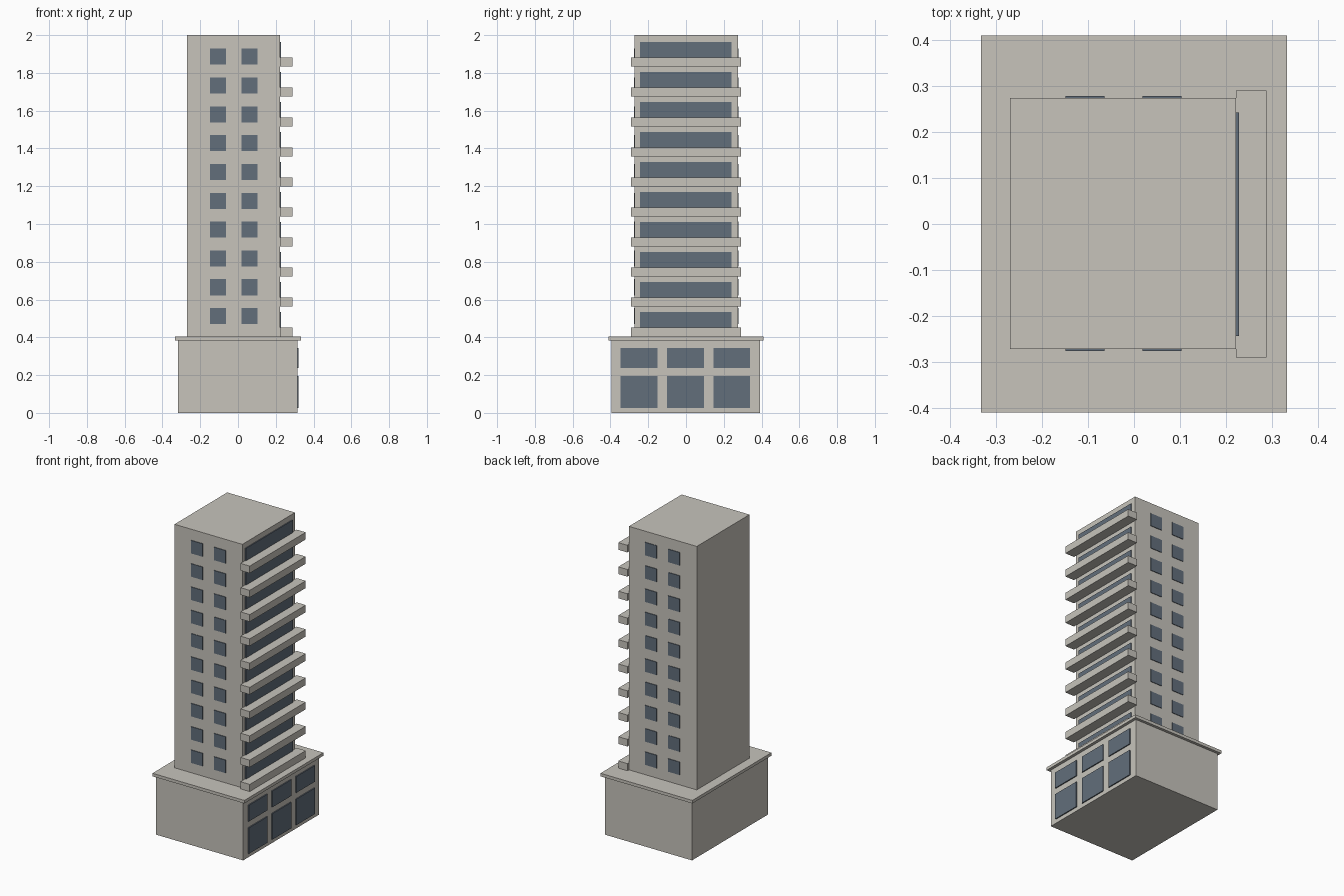
import bpy

cube = bpy.data.objects.get("Cube")
if cube:
    bpy.data.objects.remove(cube, do_unlink=True)


def material(name, rgb):
    mat = bpy.data.materials.new(name)
    mat.use_nodes = True
    color = (*rgb, 1.0)
    mat.diffuse_color = color
    mat.node_tree.nodes["Principled BSDF"].inputs["Base Color"].default_value = color
    return mat


concrete = material("warm grey concrete", (0.57, 0.55, 0.50))
glass = material("blue grey glass", (0.122, 0.156, 0.198))


def box(name, x, y, z, mat):
    """Axis-aligned box from (low, high) pairs."""
    spans = (x, y, z)
    bpy.ops.mesh.primitive_cube_add(size=1, location=[(a + b) / 2 for a, b in spans])
    obj = bpy.context.object
    obj.name = name
    obj.scale = [b - a for a, b in spans]
    bpy.ops.object.transform_apply(location=False, rotation=False, scale=True)
    obj.data.materials.append(mat)
    return obj


FLOORS = 10
WALL_X = 0.222
TOWER_Y = (-0.272, 0.274)
BASE_X = 0.314
DECK = 0.404

# Podium, its overhanging roof slab and the tower
box("podium", (-0.318, BASE_X), (-0.395, 0.392), (0, 0.384), concrete)
box("podium_roof", (-0.333, 0.333), (-0.41, 0.41), (0.384, DECK), concrete)
box("tower", (-0.27, WALL_X), TOWER_Y, (DECK, 2.0), concrete)

# Podium windows: three bays in two rows
for bay in range(3):
    y = -0.346 + bay * 0.246
    for row, z in (("lower", (0.026, 0.196)), ("upper", (0.238, 0.344))):
        box(f"podium_window_{row}_{bay + 1}", (BASE_X - 0.001, BASE_X + 0.007),
            (y, y + 0.194), z, glass)

for floor in range(FLOORS):
    # Balcony with the glazing band above it
    z = DECK + floor * 0.159
    box(f"balcony_{floor + 1}", (WALL_X, 0.288), (-0.29, 0.29), (z, z + 0.047), concrete)
    box(f"balcony_glazing_{floor + 1}", (WALL_X - 0.001, WALL_X + 0.006),
        (-0.243, 0.242), (z + 0.047, z + 0.129), glass)

    # Pairs of small windows on the front and back
    z = 0.47 + floor * 0.1526
    for side, wall in zip(("front", "back"), TOWER_Y):
        for column, x in enumerate((-0.149, 0.018)):
            box(f"{side}_window_{floor + 1}_{column + 1}", (x, x + 0.085),
                (wall - 0.004, wall + 0.004), (z, z + 0.085), glass)
